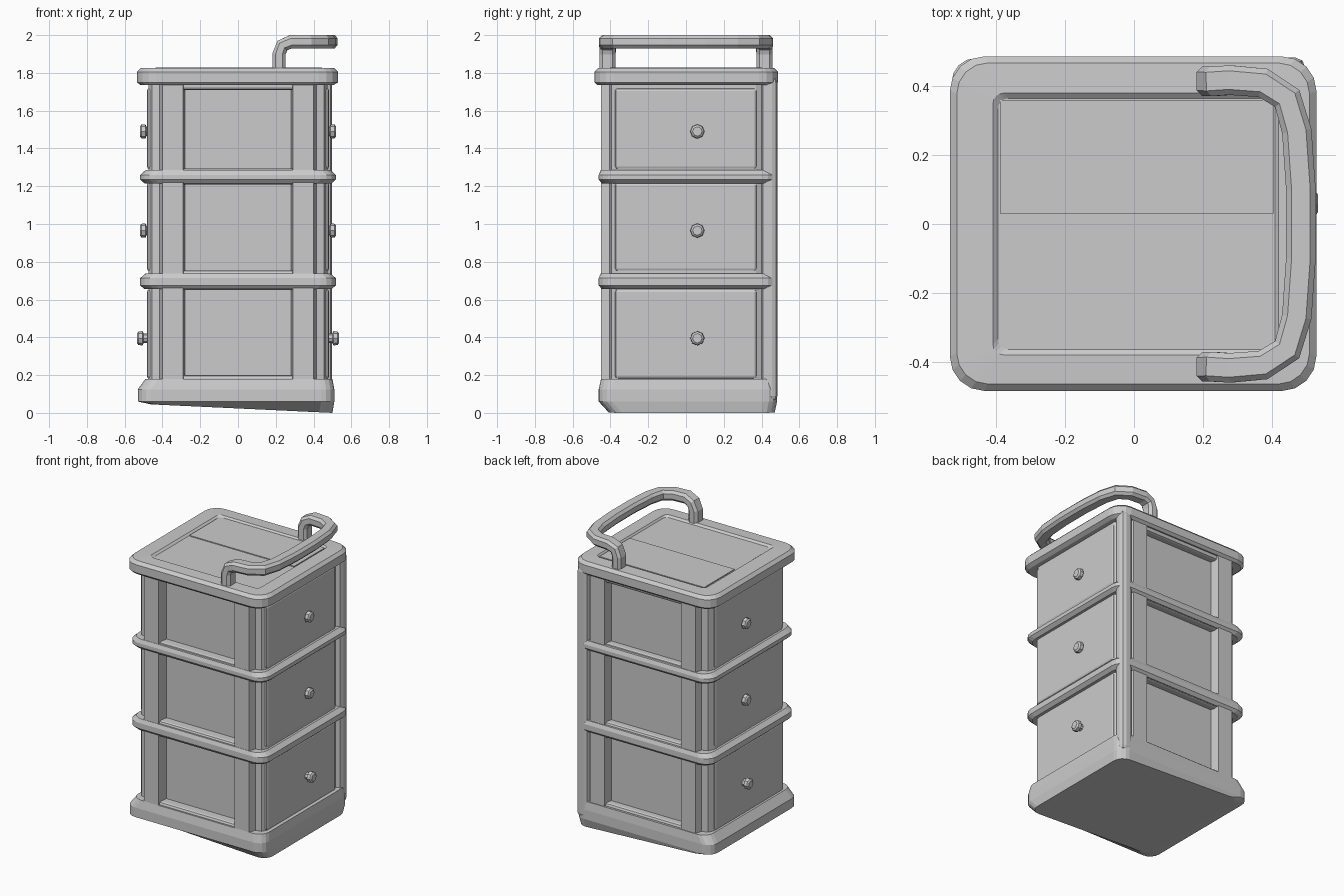
import bpy, bmesh, math
from mathutils import Vector

if "Cube" in bpy.data.objects:
    bpy.data.objects.remove(bpy.data.objects["Cube"])


def finish(name, bm, bevel=0.0):
    bmesh.ops.recalc_face_normals(bm, faces=bm.faces)
    mesh = bpy.data.meshes.new(name)
    bm.to_mesh(mesh)
    bm.free()
    ob = bpy.data.objects.new(name, mesh)
    bpy.context.collection.objects.link(ob)
    if bevel:
        mod = ob.modifiers.new("bevel", 'BEVEL')
        mod.width = bevel
        mod.segments = 2
    return ob


def box(name, x0, x1, y0, y1, z0, z1, bevel=0.0):
    bm = bmesh.new()
    bmesh.ops.create_cube(bm, size=1)
    for v in bm.verts:
        v.co = ((x0 + x1) / 2 + v.co.x * (x1 - x0),
                (y0 + y1) / 2 + v.co.y * (y1 - y0),
                (z0 + z1) / 2 + v.co.z * (z1 - z0))
    return finish(name, bm, bevel)


def skin(bm, rings):
    # join consecutive rings of points and cap both ends
    vs = [[bm.verts.new(p) for p in r] for r in rings]
    n = len(vs[0])
    for a, b in zip(vs, vs[1:]):
        for i in range(n):
            j = (i + 1) % n
            bm.faces.new((a[i], a[j], b[j], b[i]))
    bm.faces.new(vs[0][::-1])
    bm.faces.new(vs[-1])


def rounded(x0, x1, y0, y1, r, z, seg=4):
    pts = []
    corners = ((x1 - r, y1 - r), (x0 + r, y1 - r), (x0 + r, y0 + r), (x1 - r, y0 + r))
    for k, (cx, cy) in enumerate(corners):
        for i in range(seg + 1):
            a = math.pi / 2 * (k + i / seg)
            pts.append((cx + r * math.cos(a), cy + r * math.sin(a), z))
    return pts


def slab(name, rings):
    bm = bmesh.new()
    skin(bm, [rounded(*r) for r in rings])
    return finish(name, bm)


# Body: one extruded plan with recessed front and back and notched corners
front = [(0.475, -0.36), (0.455, -0.395), (0.415, -0.405), (0.40, -0.45),
         (0.29, -0.45), (0.28, -0.375)]
back = [(0.28, 0.41), (0.29, 0.47), (0.40, 0.47), (0.415, 0.425),
        (0.455, 0.41), (0.475, 0.37)]
plan = [(-x, y) for x, y in front] + front[::-1] + back[::-1] + [(-x, y) for x, y in back]
bm = bmesh.new()
skin(bm, [[(x, y, z) for x, y in plan] for z in (0.10, 1.76)])
finish("cabinet_body", bm)

# Rails between the recessed panels
for i, (z0, z1) in enumerate(((0.10, 0.20), (0.65, 0.755), (1.21, 1.295), (1.71, 1.76))):
    box(f"front_rail_{i}", -0.30, 0.30, -0.44, -0.30, z0, z1, 0.015)
    box(f"back_rail_{i}", -0.30, 0.30, 0.30, 0.46, z0, z1, 0.015)

# Filled rear corner column
box("rear_corner_column", 0.41, 0.498, 0.40, 0.484, 0.06, 1.78, 0.03)

# Projecting bands
for name, z0, z1 in (("lower_band", 0.655, 0.738), ("upper_band", 1.215, 1.285)):
    slab(name, [(-0.495, 0.495, -0.445, 0.465, 0.08, z0),
                (-0.518, 0.518, -0.462, 0.484, 0.08, z0 + 0.02),
                (-0.518, 0.518, -0.462, 0.484, 0.08, z1 - 0.025),
                (-0.49, 0.49, -0.452, 0.474, 0.075, z1)])

# Base with a sloping underside
base = slab("base", [(-0.46, 0.50, -0.41, 0.47, 0.07, 0.0),
                     (-0.53, 0.51, -0.462, 0.482, 0.07, 0.06),
                     (-0.53, 0.51, -0.462, 0.482, 0.07, 0.125),
                     (-0.49, 0.50, -0.45, 0.475, 0.07, 0.18)])
for v in base.data.vertices:
    if v.co.z < 0.01:
        v.co.z = 0.045 * (0.50 - v.co.x) / 0.96

# Lid with a very shallow sunken panel
slab("lid", [(-0.515, 0.505, -0.47, 0.47, 0.08, 1.735),
             (-0.535, 0.53, -0.485, 0.487, 0.10, 1.75),
             (-0.535, 0.53, -0.485, 0.487, 0.10, 1.805),
             (-0.515, 0.51, -0.465, 0.468, 0.09, 1.825),
             (-0.41, 0.42, -0.38, 0.38, 0.03, 1.828),
             (-0.395, 0.41, -0.365, 0.365, 0.03, 1.816)])
box("lid_rear_panel", -0.39, 0.405, 0.03, 0.36, 1.80, 1.822)

# Drawer fronts and knobs on both sides
for i, (z0, z1, zk, out) in enumerate(((0.18, 0.655, 0.395, 0.535),
                                       (0.75, 1.22, 0.965, 0.52),
                                       (1.29, 1.72, 1.49, 0.52))):
    for side, s in (("right", 1), ("left", -1)):
        xs = sorted((s * 0.43, s * 0.482))
        box(f"{side}_drawer_{i}", xs[0], xs[1], -0.375, 0.375, z0, z1, 0.015)
        bm = bmesh.new()
        rings = []
        for x, r in ((0.46, 0.024), (out - 0.036, 0.024), (out - 0.03, 0.038),
                     (out - 0.008, 0.036), (out, 0.025)):
            rings.append([(s * x, 0.06 + r * math.cos(k * math.pi / 4),
                           zk + r * math.sin(k * math.pi / 4)) for k in range(8)])
        skin(bm, rings)
        finish(f"{side}_knob_{i}", bm)

# Push handle: chamfered section swept along a bowed U path
half = [(0.217, -0.415, 1.78), (0.217, -0.415, 1.90), (0.235, -0.415, 1.945),
        (0.28, -0.418, 1.965), (0.375, -0.41, 1.965), (0.445, -0.365, 1.965),
        (0.473, -0.27, 1.965), (0.485, -0.10, 1.965)]
path = [Vector(p) for p in half + [(x, -y, z) for x, y, z in half[::-1]]]
section = [(-0.043, -0.018), (-0.027, -0.035), (0.027, -0.035), (0.043, -0.018),
           (0.043, 0.018), (0.027, 0.035), (-0.027, 0.035), (-0.043, 0.018)]
rings = []
for i, p in enumerate(path):
    t = (path[min(i + 1, len(path) - 1)] - path[max(i - 1, 0)]).normalized()
    flat = Vector((t.x, t.y, 0))
    if flat.length < 0.01:
        flat = Vector((1 if i < len(path) / 2 else -1, 0, 0))
    across = Vector((0, 0, 1)).cross(flat.normalized())
    up = t.cross(across)
    rings.append([p + across * a + up * b for a, b in section])
bm = bmesh.new()
skin(bm, rings)
finish("push_handle", bm)
